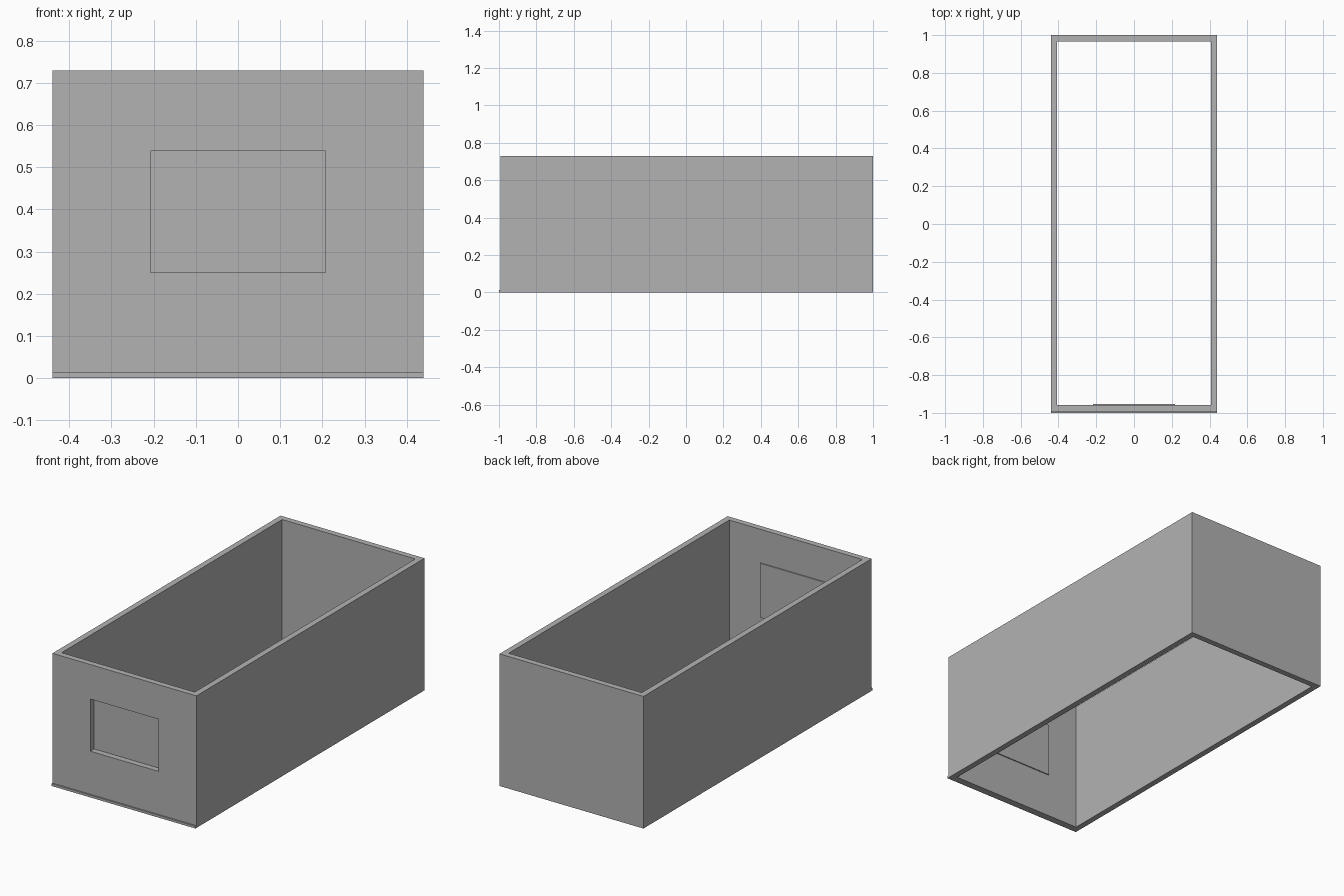
import bpy

old = bpy.data.objects.get("Cube")
if old:
    bpy.data.objects.remove(old, do_unlink=True)

grey = bpy.data.materials.new("plain grey")
grey.use_nodes = True
colour = (0.448, 0.448, 0.448, 1)
grey.diffuse_color = colour
grey.node_tree.nodes["Principled BSDF"].inputs["Base Color"].default_value = colour


def box(name, low, high):
    """Box between two opposite corners."""
    bpy.ops.mesh.primitive_cube_add(size=1)
    obj = bpy.context.object
    obj.name = name
    for v in obj.data.vertices:
        for i in range(3):
            v.co[i] = low[i] if v.co[i] < 0 else high[i]
    obj.data.materials.append(grey)
    return obj


def cut(target, cutter):
    cutter.hide_render = True
    cutter.display_type = 'WIRE'
    mod = target.modifiers.new(cutter.name, 'BOOLEAN')
    mod.operation = 'DIFFERENCE'
    mod.solver = 'EXACT'
    mod.object = cutter
    bpy.context.view_layer.objects.active = target
    bpy.ops.object.modifier_apply(modifier=mod.name)
    bpy.data.objects.remove(cutter, do_unlink=True)


half_width, height, wall = 0.44, 0.73, 0.033
front, back = -0.992, 1.0
inner_front = front + wall

# Four walls, open at the top and the bottom
walls = box("walls", (-half_width, front, 0), (half_width, back, height))
cut(walls, box("inside_cutter", (wall - half_width, inner_front, -0.1),
               (half_width - wall, back - wall, height + 0.1)))

# Window opening in the front wall
cut(walls, box("window_cutter", (-0.208, front - 0.1, 0.251),
               (0.207, inner_front + 0.1, 0.539)))

# Thin plate closing the opening from the inside
box("window_plate", (-0.217, inner_front, 0.245), (0.216, inner_front + 0.006, 0.545))

# Low sill strip along the foot of the front wall
box("front_sill", (-half_width, -1, 0), (half_width, front, 0.013))
